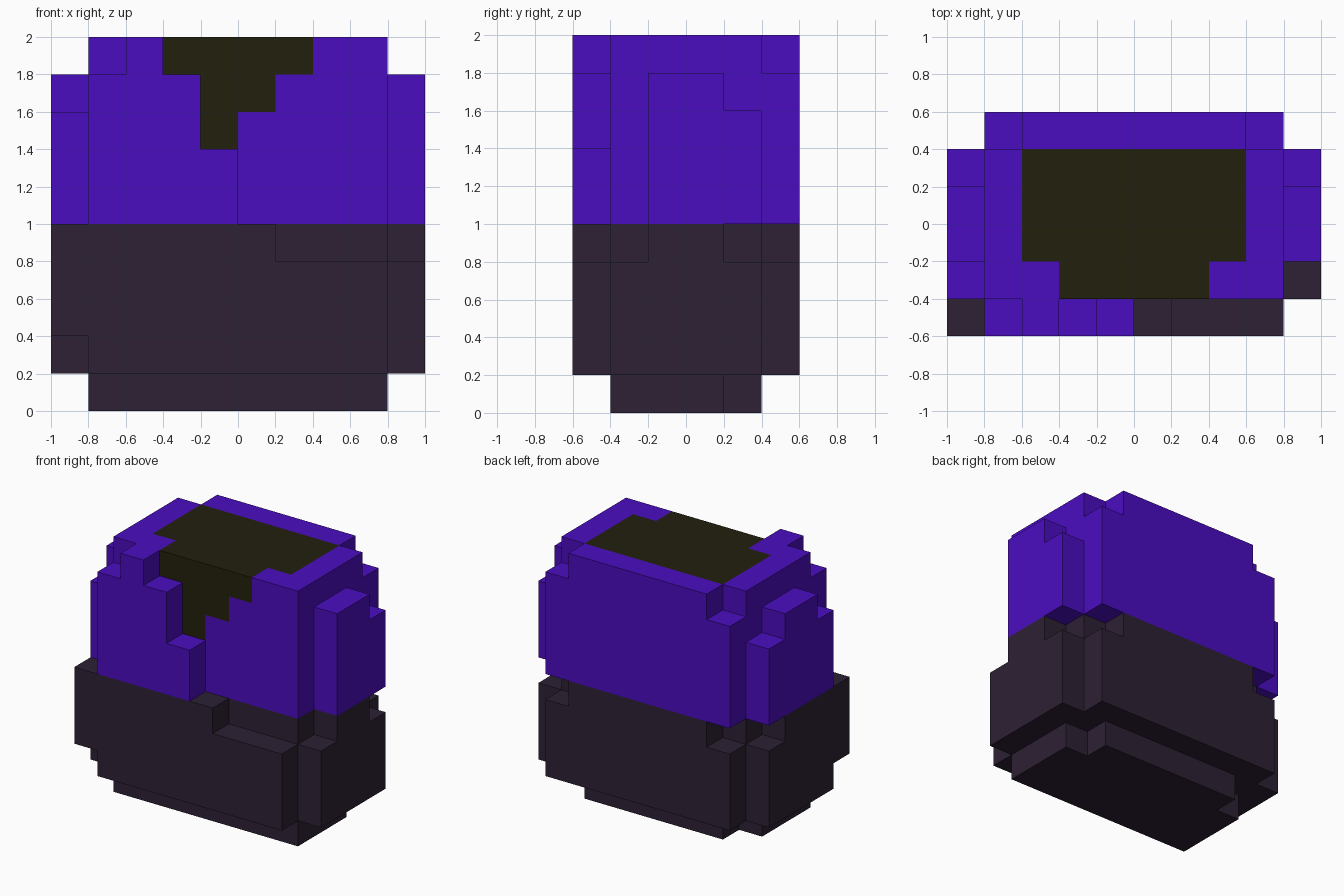
import bpy, bmesh
from mathutils import Vector

if "Cube" in bpy.data.objects:
    bpy.data.objects.remove(bpy.data.objects["Cube"], do_unlink=True)

S = 0.2                               # block size
ORIGIN = Vector((-1.0, -0.6, 0.0))    # corner of the block grid


def material(name, rgb):
    m = bpy.data.materials.new(name)
    m.use_nodes = True
    m.diffuse_color = (*rgb, 1)
    m.node_tree.nodes["Principled BSDF"].inputs["Base Color"].default_value = (*rgb, 1)
    return m


purple = material("purple cloth", (0.070, 0.004, 0.527))
grey = material("dark plum cloth", (0.026, 0.015, 0.034))
olive = material("dark olive", (0.016, 0.0144, 0.004))


def cells(*boxes):
    """Fill block ranges (x0, x1, y0, y1, z0, z1), ends excluded."""
    return {(x, y, z) for x0, x1, y0, y1, z0, z1 in boxes
            for x in range(x0, x1) for y in range(y0, y1) for z in range(z0, z1)}


def block_part(name, filled, mat):
    """Skin a set of blocks with its outer faces, then merge the flat areas."""
    bm = bmesh.new()
    verts = {}

    def vert(p):
        if p not in verts:
            verts[p] = bm.verts.new(ORIGIN + Vector(p) * S)
        return verts[p]

    for c in sorted(filled):
        for axis in range(3):
            u, v = (axis + 1) % 3, (axis + 2) % 3
            for side in (0, 1):
                n = list(c)
                n[axis] += 2 * side - 1
                if tuple(n) in filled:
                    continue
                quad = []
                for du, dv in ((0, 0), (1, 0), (1, 1), (0, 1)):
                    p = list(c)
                    p[axis] += side
                    p[u] += du
                    p[v] += dv
                    quad.append(vert(tuple(p)))
                bm.faces.new(quad if side else quad[::-1])
    bmesh.ops.dissolve_limit(bm, angle_limit=0.01, verts=bm.verts[:], edges=bm.edges[:])
    bmesh.ops.triangulate(bm, faces=[f for f in bm.faces if len(f.verts) > 4])
    me = bpy.data.meshes.new(name)
    bm.to_mesh(me)
    bm.free()
    me.materials.append(mat)
    ob = bpy.data.objects.new(name, me)
    bpy.context.collection.objects.link(ob)
    return ob


# Inner shirt: filled core plus the stepped neckline at the front
shirt = cells((2, 8, 2, 5, 5, 10), (3, 7, 1, 2, 9, 10),
              (4, 6, 1, 2, 8, 9), (4, 5, 1, 2, 7, 8))
block_part("inner_shirt", shirt, olive)

# Jacket shell wrapped around the shirt
jacket = cells((1, 9, 1, 5, 5, 10)) - shirt
block_part("jacket", jacket, purple)
block_part("jacket_back", cells((1, 9, 5, 6, 5, 9), (2, 8, 5, 6, 9, 10)), purple)

# Overlapping front flap with a stepped edge
block_part("jacket_front_flap", cells((1, 4, 0, 1, 5, 9), (2, 3, 0, 1, 9, 10),
                                      (4, 5, 0, 1, 5, 7)), purple)

# Raised jacket side panels
block_part("jacket_left_panel", cells((9, 10, 2, 4, 5, 9), (9, 10, 4, 5, 5, 8)), purple)
block_part("jacket_right_panel", cells((0, 1, 2, 4, 5, 9), (0, 1, 1, 2, 5, 8),
                                       (0, 1, 4, 5, 5, 8)), purple)

# Lower body with its base
block_part("lower_body", cells((1, 9, 1, 5, 1, 5), (1, 9, 1, 4, 0, 1),
                               (2, 8, 4, 5, 0, 1)), grey)
block_part("lower_front", cells((1, 9, 0, 1, 1, 4), (1, 6, 0, 1, 4, 5)), grey)
block_part("lower_back", cells((1, 9, 5, 6, 1, 4), (2, 8, 5, 6, 4, 5)), grey)

# Lower side panels
block_part("lower_left_panel", cells((9, 10, 1, 5, 1, 4), (9, 10, 2, 4, 4, 5)), grey)
block_part("lower_right_panel", cells((0, 1, 1, 5, 1, 4), (0, 1, 1, 4, 4, 5),
                                      (0, 1, 0, 1, 2, 5)), grey)
